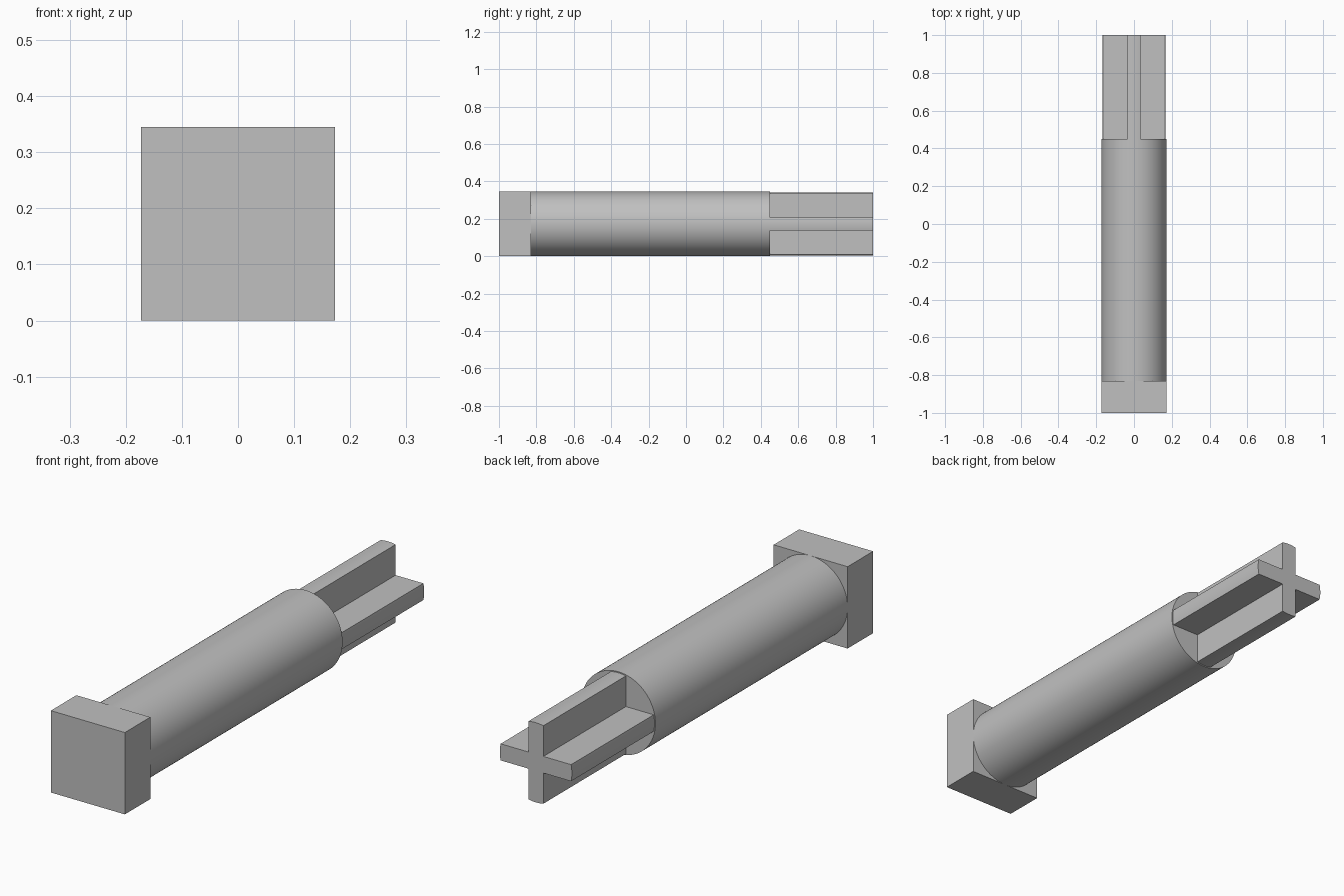
import bpy, bmesh
from math import sin, cos, asin, pi

cube = bpy.data.objects.get("Cube")
if cube:
    bpy.data.objects.remove(cube, do_unlink=True)

R = 0.1725                      # half width of the head and radius of the shaft
HEAD_END, SHAFT_END = -0.83, 0.45

grey = bpy.data.materials.new("plain grey")
grey.use_nodes = True
colour = (0.53, 0.53, 0.53, 1)
grey.diffuse_color = colour
grey.node_tree.nodes["Principled BSDF"].inputs["Base Color"].default_value = colour


def extrude_profile(name, points, y0, y1, smooth=False):
    """Sweep a closed x-z outline along y, resting on the ground."""
    bm = bmesh.new()
    face = bm.faces.new([bm.verts.new((x, y0, z + R)) for x, z in points])
    swept = bmesh.ops.extrude_face_region(bm, geom=[face])["geom"]
    verts = [v for v in swept if isinstance(v, bmesh.types.BMVert)]
    bmesh.ops.translate(bm, verts=verts, vec=(0, y1 - y0, 0))
    bmesh.ops.recalc_face_normals(bm, faces=bm.faces)
    mesh = bpy.data.meshes.new(name)
    bm.to_mesh(mesh)
    bm.free()
    mesh.materials.append(grey)
    obj = bpy.data.objects.new(name, mesh)
    bpy.context.collection.objects.link(obj)
    if smooth:
        bpy.ops.object.select_all(action="DESELECT")
        obj.select_set(True)
        bpy.context.view_layer.objects.active = obj
        bpy.ops.object.shade_smooth_by_angle(angle=pi / 6)
    return obj


def arc(radius, start, end, steps):
    angles = [start + (end - start) * i / steps for i in range(steps + 1)]
    return [(radius * cos(a), radius * sin(a)) for a in angles]


# Square head
extrude_profile("square_head", [(-R, -R), (R, -R), (R, R), (-R, R)], -1, HEAD_END)

# Round shaft
extrude_profile("round_shaft", arc(R, 0, 2 * pi, 96)[:-1], HEAD_END, SHAFT_END, True)

# Cross-shaped tail: four arms with rounded tips meeting at inner corners
tip_radius, half = 0.168, 0.035
spread = asin(half / tip_radius)
cross = []
for k in range(4):
    a = k * pi / 2
    cross += arc(tip_radius, a - spread, a + spread, 8)
    corner = a + pi / 4
    cross.append((half * 2 ** 0.5 * cos(corner), half * 2 ** 0.5 * sin(corner)))
extrude_profile("cross_tail", cross, SHAFT_END, 1, True)
